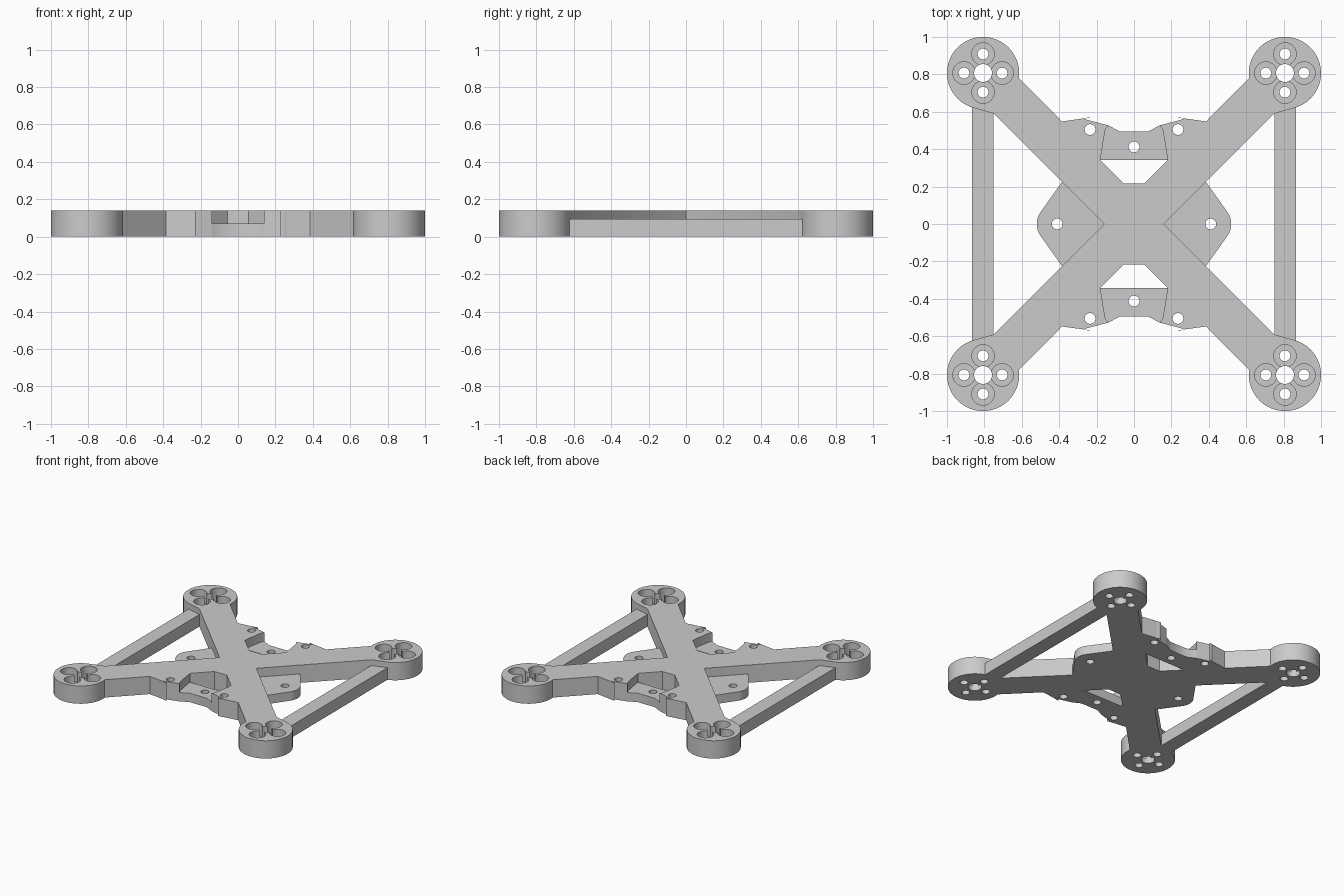
import bpy, bmesh
from math import radians, degrees, cos, sin, acos, pi
from mathutils import Vector
from mathutils.geometry import tessellate_polygon

if "Cube" in bpy.data.objects:
    bpy.data.objects.remove(bpy.data.objects["Cube"])

HEIGHT, THIN, SPAR_HEIGHT, BORE_FLOOR = 0.14, 0.07, 0.095, 0.04
MOTOR, PAD_RADIUS = 0.807, 0.193
SHAFT, BORE, BOLT, SPACING = 0.048, 0.06, 0.029, 0.102

grey = bpy.data.materials.new("plain grey")
grey.use_nodes = True
colour = (0.6, 0.6, 0.6, 1)
grey.diffuse_color = colour
grey.node_tree.nodes["Principled BSDF"].inputs["Base Color"].default_value = colour


def arc(cx, cy, r, start, end, steps):
    angles = [radians(start + (end - start) * i / steps) for i in range(steps + 1)]
    return [(cx + r * cos(a), cy + r * sin(a)) for a in angles]


def circle(cx, cy, r):
    return arc(cx, cy, r, 0, 360, 32)[:-1]


def flip_x(points):
    return [(-x, y) for x, y in reversed(points)]


def flip_y(points):
    return [(x, -y) for x, y in reversed(points)]


def sheet(bm, loops, z):
    """Flat face inside the first loop, with the other loops as holes."""
    verts = [bm.verts.new((x, y, z)) for loop in loops for x, y in loop]
    flat = [[Vector((x, y, 0)) for x, y in loop] for loop in loops]
    for tri in tessellate_polygon(flat):
        bm.faces.new([verts[i] for i in tri])


def wall(bm, loop, z0, z1):
    """Upright wall around a closed loop."""
    low = [bm.verts.new((x, y, z0)) for x, y in loop]
    high = [bm.verts.new((x, y, z1)) for x, y in loop]
    for i in range(len(loop)):
        bm.faces.new((low[i - 1], low[i], high[i], high[i - 1]))


def finish(name, bm):
    bmesh.ops.remove_doubles(bm, verts=bm.verts, dist=0.00001)
    bmesh.ops.recalc_face_normals(bm, faces=bm.faces)
    mesh = bpy.data.meshes.new(name)
    bm.to_mesh(mesh)
    bm.free()
    mesh.materials.append(grey)
    obj = bpy.data.objects.new(name, mesh)
    bpy.context.collection.objects.link(obj)
    bpy.ops.object.select_all(action="DESELECT")
    obj.select_set(True)
    bpy.context.view_layer.objects.active = obj
    bpy.ops.object.shade_smooth_by_angle(angle=radians(30))


def plate(name, outline, holes, height):
    """Plate standing on the ground with straight through holes."""
    bm = bmesh.new()
    for z in (0, height):
        sheet(bm, [outline] + holes, z)
    for loop in [outline] + holes:
        wall(bm, loop, 0, height)
    finish(name, bm)


# X-shaped frame: one quarter outline, mirrored twice
quarter = ([(0.75, 0.59)]
           + arc(MOTOR, MOTOR, PAD_RADIUS, -72, 188, 48)
           + [(0.385, 0.548)]
           + arc(0.235, 0.505, 0.065, 98, 60, 6)
           + [(0.14, 0.528), (0.155, 0.5), (0.18, 0.342), (0.055, 0.217)])
half = quarter + flip_x(quarter)
outline = [(0.16, 0)] + half + [(-0.16, 0)] + flip_y(half)

# Angles where each bolt head bore meets the shaft hole
meet_x = (SPACING ** 2 + SHAFT ** 2 - BORE ** 2) / (2 * SPACING)
shaft_angle = degrees(acos(meet_x / SHAFT))
bore_angle = degrees(acos((meet_x - SPACING) / BORE))

frame = bmesh.new()
corners = [(sx, sy) for sx in (-1, 1) for sy in (-1, 1)]
top_holes = [circle(sx * 0.235, sy * 0.505, BOLT) for sx, sy in corners]
bottom_holes = list(top_holes)
for loop in top_holes + [outline]:
    wall(frame, loop, 0, HEIGHT)

# Motor mounts: clover-shaped recess, bolt holes and shaft hole
for sx, sy in corners:
    mx, my = sx * MOTOR, sy * MOTOR
    clover, shaft = [], []
    for turn in (0, 90, 180, 270):
        bx = mx + SPACING * cos(radians(turn))
        by = my + SPACING * sin(radians(turn))
        rim = arc(bx, by, BORE, turn - bore_angle, turn + bore_angle, 28)
        inner = arc(mx, my, SHAFT, turn - shaft_angle, turn + shaft_angle, 4)
        between = arc(mx, my, SHAFT, turn + shaft_angle,
                      turn + 90 - shaft_angle, 5)[1:-1]
        bolt = circle(bx, by, BOLT)
        clover += rim + between
        shaft += inner + between
        sheet(frame, [rim + inner[-2:0:-1], bolt], BORE_FLOOR)
        wall(frame, bolt, 0, BORE_FLOOR)
        bottom_holes.append(bolt)
    wall(frame, clover, BORE_FLOOR, HEIGHT)
    wall(frame, shaft, 0, BORE_FLOOR)
    top_holes.append(clover)
    bottom_holes.append(shaft)
sheet(frame, [outline] + top_holes, HEIGHT)
sheet(frame, [outline] + bottom_holes, 0)
finish("cross_frame", frame)

# Thin bridges between the ears, front and back
bridge_half = [(0.18, 0.342), (0.155, 0.5), (0.14, 0.528), (0.075, 0.495)]
bridge = bridge_half + flip_x(bridge_half)
plate("back_bridge", bridge, [circle(0, 0.412, BOLT)], THIN)
plate("front_bridge", flip_y(bridge), [circle(0, -0.412, BOLT)], THIN)

# Thin rounded tabs and long spars on each side
tab = ([(0.16, 0), (0.385, -0.225)] + arc(0.41, 0, 0.11, -35, 35, 14)
       + [(0.385, 0.225)])
spar = [(0.75, 0.59), (0.75, -0.59), (0.866, -0.624), (0.866, 0.624)]
for side, sign, mirror in (("left", 1, list), ("right", -1, flip_x)):
    plate(side + "_tab", mirror(tab), [circle(sign * 0.41, 0, BOLT)], THIN)
    plate(side + "_spar", mirror(spar), [], SPAR_HEIGHT)
